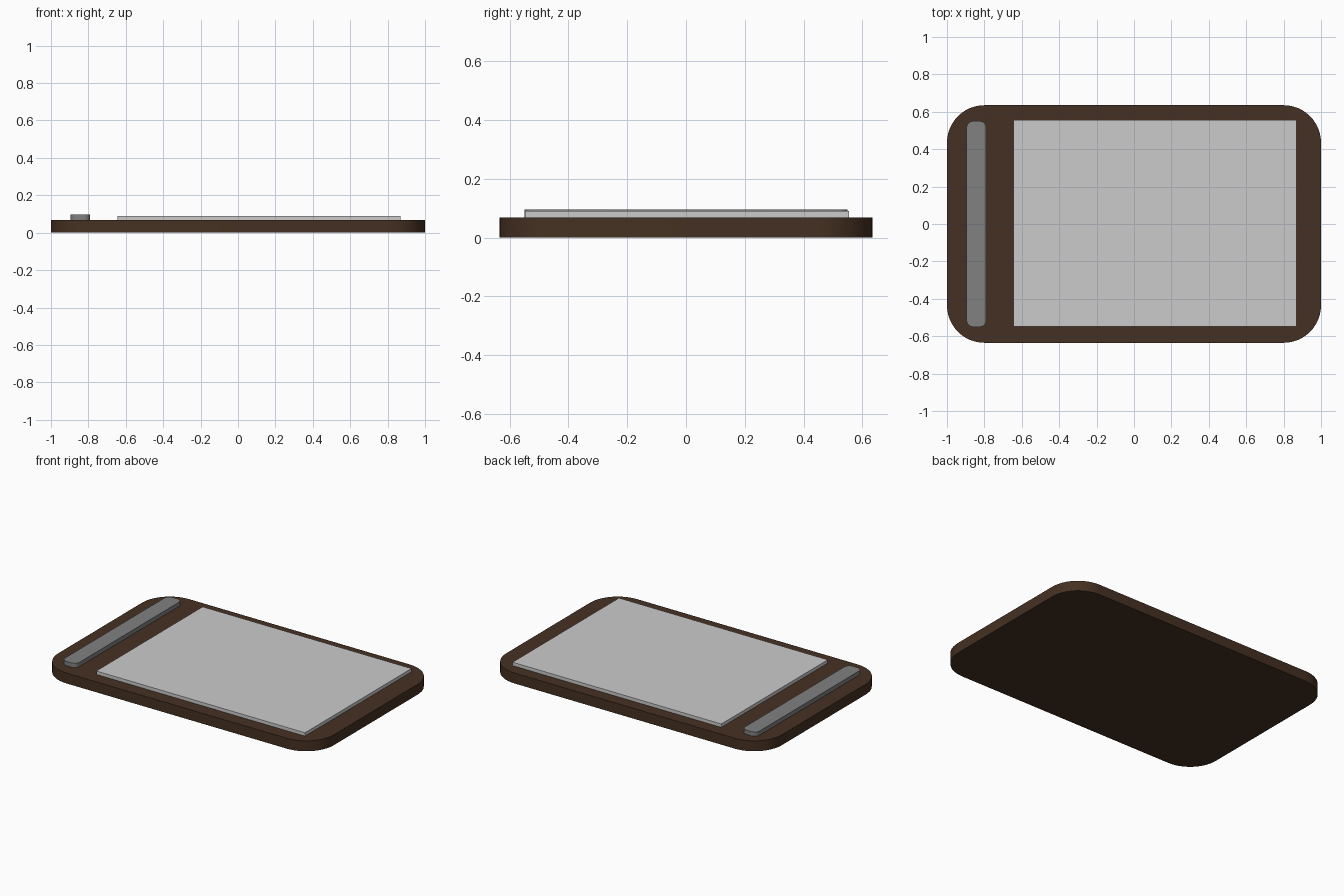
import bpy, bmesh, math

if "Cube" in bpy.data.objects:
    bpy.data.objects.remove(bpy.data.objects["Cube"])


def material(name, rgb):
    m = bpy.data.materials.new(name)
    m.diffuse_color = (*rgb, 1)
    m.use_nodes = True
    m.node_tree.nodes["Principled BSDF"].inputs["Base Color"].default_value = m.diffuse_color
    return m


def slab(name, x0, x1, y0, y1, z0, z1, radius, mat, segments=12):
    """Upright slab with optionally rounded plan corners."""
    bm = bmesh.new()
    if radius:
        pts = []
        corners = [(x1 - radius, y1 - radius), (x0 + radius, y1 - radius),
                   (x0 + radius, y0 + radius), (x1 - radius, y0 + radius)]
        for i, (cx, cy) in enumerate(corners):
            for k in range(segments + 1):
                a = math.pi / 2 * (i + k / segments)
                pts.append((cx + radius * math.cos(a), cy + radius * math.sin(a)))
    else:
        pts = [(x1, y1), (x0, y1), (x0, y0), (x1, y0)]
    bottom = bm.faces.new([bm.verts.new((x, y, z0)) for x, y in pts])
    top = bmesh.ops.extrude_face_region(bm, geom=[bottom], use_keep_orig=True)
    verts = [v for v in top["geom"] if isinstance(v, bmesh.types.BMVert)]
    bmesh.ops.translate(bm, verts=verts, vec=(0, 0, z1 - z0))
    bmesh.ops.recalc_face_normals(bm, faces=bm.faces)
    mesh = bpy.data.meshes.new(name)
    bm.to_mesh(mesh)
    bm.free()
    ob = bpy.data.objects.new(name, mesh)
    bpy.context.collection.objects.link(ob)
    if mat:
        mesh.materials.append(mat)
    bpy.ops.object.select_all(action='DESELECT')
    ob.select_set(True)
    bpy.context.view_layer.objects.active = ob
    bpy.ops.object.shade_smooth_by_angle(angle=math.radians(30))
    return ob


brown = material("dark_wood", (0.06, 0.03, 0.016))
dark_grey = material("dark_grey", (0.22, 0.22, 0.22))

# Backing board with large rounded corners
slab("board", -1, 1, -0.635, 0.635, 0, 0.068, 0.2, brown)
# Stack of paper
slab("paper", -0.645, 0.87, -0.548, 0.555, 0.066, 0.09, 0, None)
# Clamping bar along the short edge
slab("clip_bar", -0.895, -0.79, -0.55, 0.55, 0.066, 0.096, 0.035, dark_grey, 6)
